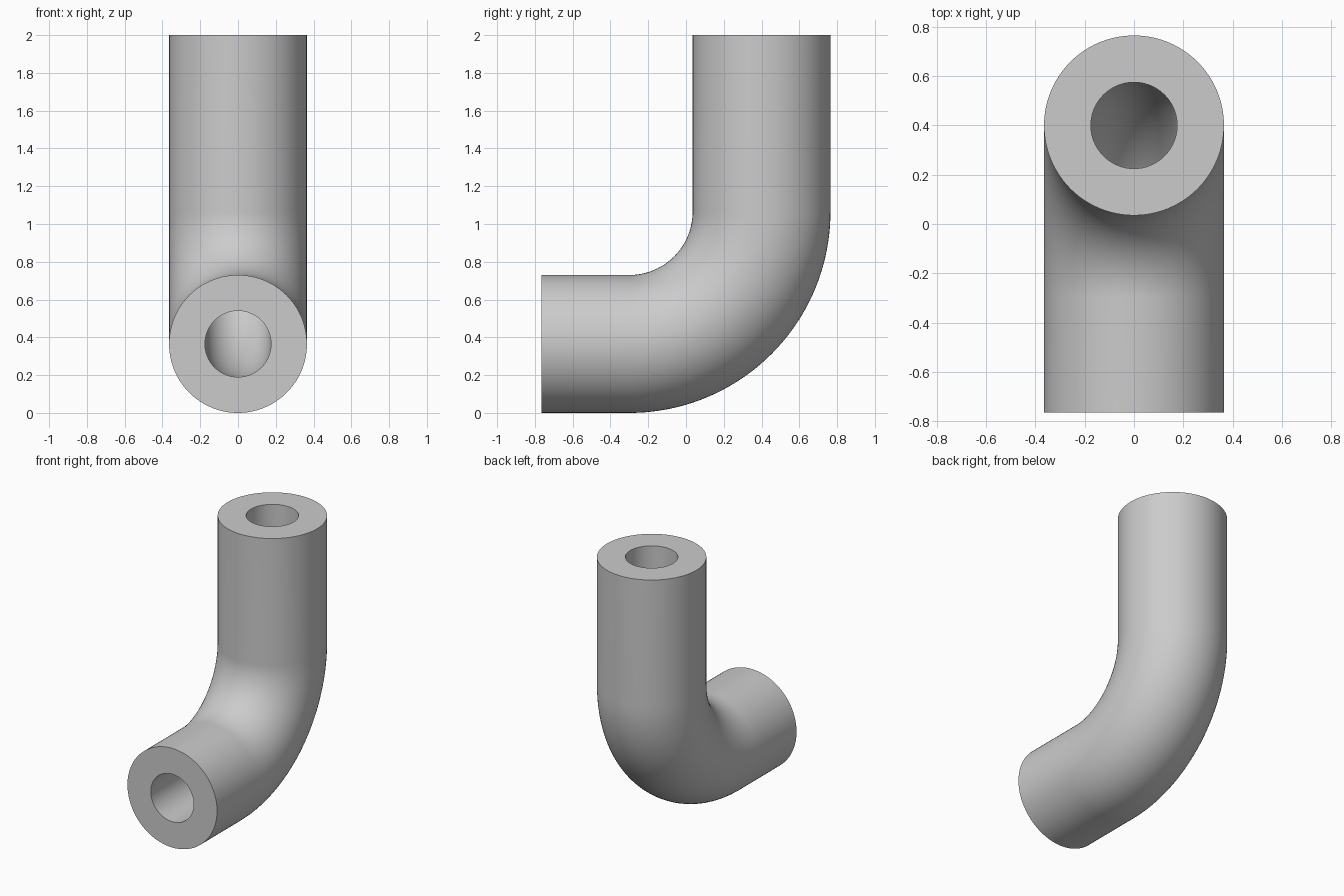
import bpy, bmesh, math

if "Cube" in bpy.data.objects:
    bpy.data.objects.remove(bpy.data.objects["Cube"])

SIDES, STEPS = 96, 40
R_OUT, R_IN, BEND = 0.365, 0.175, 0.70
Y_FRONT, Z_TOP = -0.765, 2.0
Y_C, Z_C = -0.30, R_OUT + BEND          # centre of the bend

# Centre line as (y, z, tilt): front leg, quarter bend, upright leg
path = [(Y_FRONT, R_OUT, 0.0)]
for i in range(STEPS + 1):
    a = math.pi / 2 * i / STEPS
    path.append((Y_C + BEND * math.sin(a), Z_C - BEND * math.cos(a), a))
path.append((Y_C + BEND, Z_TOP, math.pi / 2))

bm = bmesh.new()


def ring(y, z, a, r):
    verts = []
    for k in range(SIDES):
        t = 2 * math.pi * k / SIDES
        u = r * math.sin(t)
        verts.append(bm.verts.new((r * math.cos(t), y - u * math.sin(a), z + u * math.cos(a))))
    return verts


def bridge(r1, r2):
    for k in range(SIDES):
        n = (k + 1) % SIDES
        bm.faces.new((r1[k], r1[n], r2[n], r2[k]))


# Outer wall, bore and the two flat end rims
outer = [ring(*p, R_OUT) for p in path]
inner = [ring(*p, R_IN) for p in path]
for wall in (outer, inner):
    for r1, r2 in zip(wall, wall[1:]):
        bridge(r1, r2)
bridge(outer[0], inner[0])
bridge(outer[-1], inner[-1])
bmesh.ops.recalc_face_normals(bm, faces=bm.faces)

mesh = bpy.data.meshes.new("pipe_elbow")
bm.to_mesh(mesh)
bm.free()
pipe = bpy.data.objects.new("pipe_elbow", mesh)
bpy.context.collection.objects.link(pipe)

# Plain grey
grey = bpy.data.materials.new("grey")
grey.diffuse_color = (0.6, 0.6, 0.6, 1)
grey.use_nodes = True
grey.node_tree.nodes["Principled BSDF"].inputs["Base Color"].default_value = grey.diffuse_color
mesh.materials.append(grey)

bpy.context.view_layer.objects.active = pipe
pipe.select_set(True)
bpy.ops.object.shade_smooth_by_angle(angle=math.radians(30))
